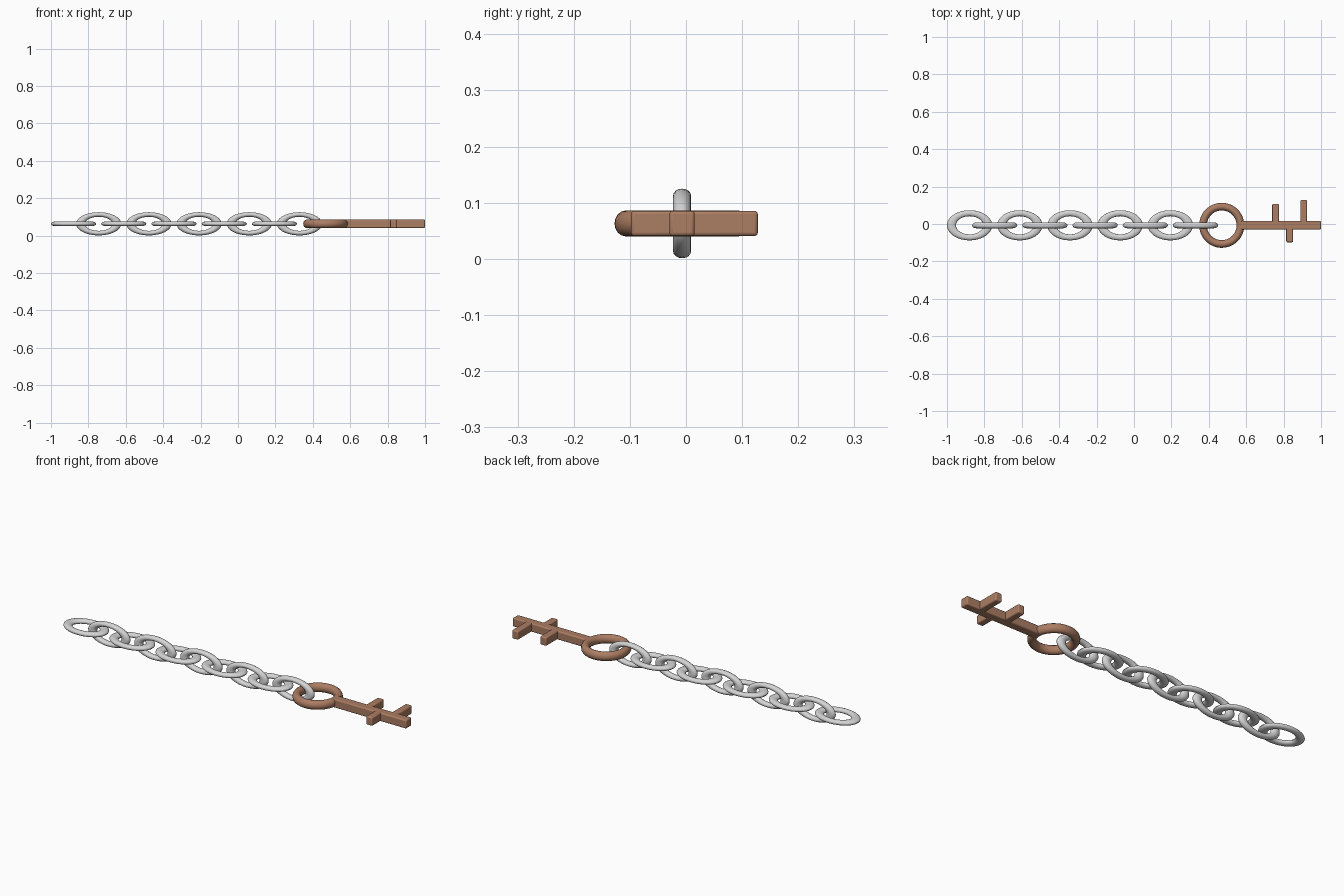
import bpy, math

if "Cube" in bpy.data.objects:
    bpy.data.objects.remove(bpy.data.objects["Cube"])

CY, CZ = -0.007, 0.063   # centre line of chain and key


def material(name, rgb):
    m = bpy.data.materials.new(name)
    m.diffuse_color = (*rgb, 1)
    m.use_nodes = True
    m.node_tree.nodes["Principled BSDF"].inputs["Base Color"].default_value = m.diffuse_color
    return m


steel = material("light_grey_steel", (0.66, 0.66, 0.66))
bronze = material("brown_bronze", (0.41, 0.205, 0.125))


def finish(ob, name, mat):
    ob.name = name
    ob.data.materials.append(mat)
    bpy.ops.object.transform_apply(location=False, rotation=True, scale=True)
    bpy.ops.object.shade_smooth_by_angle(angle=math.radians(40))
    return ob


def ring(name, mat, x, major, minor, scale, upright=False):
    bpy.ops.mesh.primitive_torus_add(major_radius=major, minor_radius=minor,
                                     major_segments=48, minor_segments=16)
    ob = bpy.context.object
    if upright:
        ob.rotation_euler.x = math.pi / 2
        bpy.ops.object.transform_apply(location=False, rotation=True, scale=False)
    ob.location = (x, CY, CZ)
    ob.scale = scale
    return finish(ob, name, mat)


def bar(name, x0, x1, y0, y1, half_z):
    bpy.ops.mesh.primitive_cube_add(size=1, location=((x0 + x1) / 2, (y0 + y1) / 2, CZ))
    ob = bpy.context.object
    ob.scale = (x1 - x0, y1 - y0, 2 * half_z)
    finish(ob, name, bronze)
    bev = ob.modifiers.new("rounded_edges", "BEVEL")
    bev.width = 0.006
    bev.segments = 3
    return ob


# Chain: oval links alternating flat and upright, slightly squashed in z
for i in range(10):
    upright = i % 2 == 1
    ring(f"chain_link_{i + 1}", steel, -0.879 + i * 0.1342, 0.0645, 0.016,
         (1.5, 1, 0.77), upright)

# Key: round bow, square shaft and three teeth
ring("key_bow", bronze, 0.469, 0.1, 0.0205, (1, 1, 1.13))
bar("key_shaft", 0.567, 1.0, CY - 0.0225, CY + 0.0225, 0.0225)
for n, (x, y) in enumerate([(0.757, 0.108), (0.832, -0.098), (0.907, 0.128)]):
    bar(f"key_tooth_{n + 1}", x - 0.018, x + 0.018, min(CY, y), max(CY, y), 0.0225)
